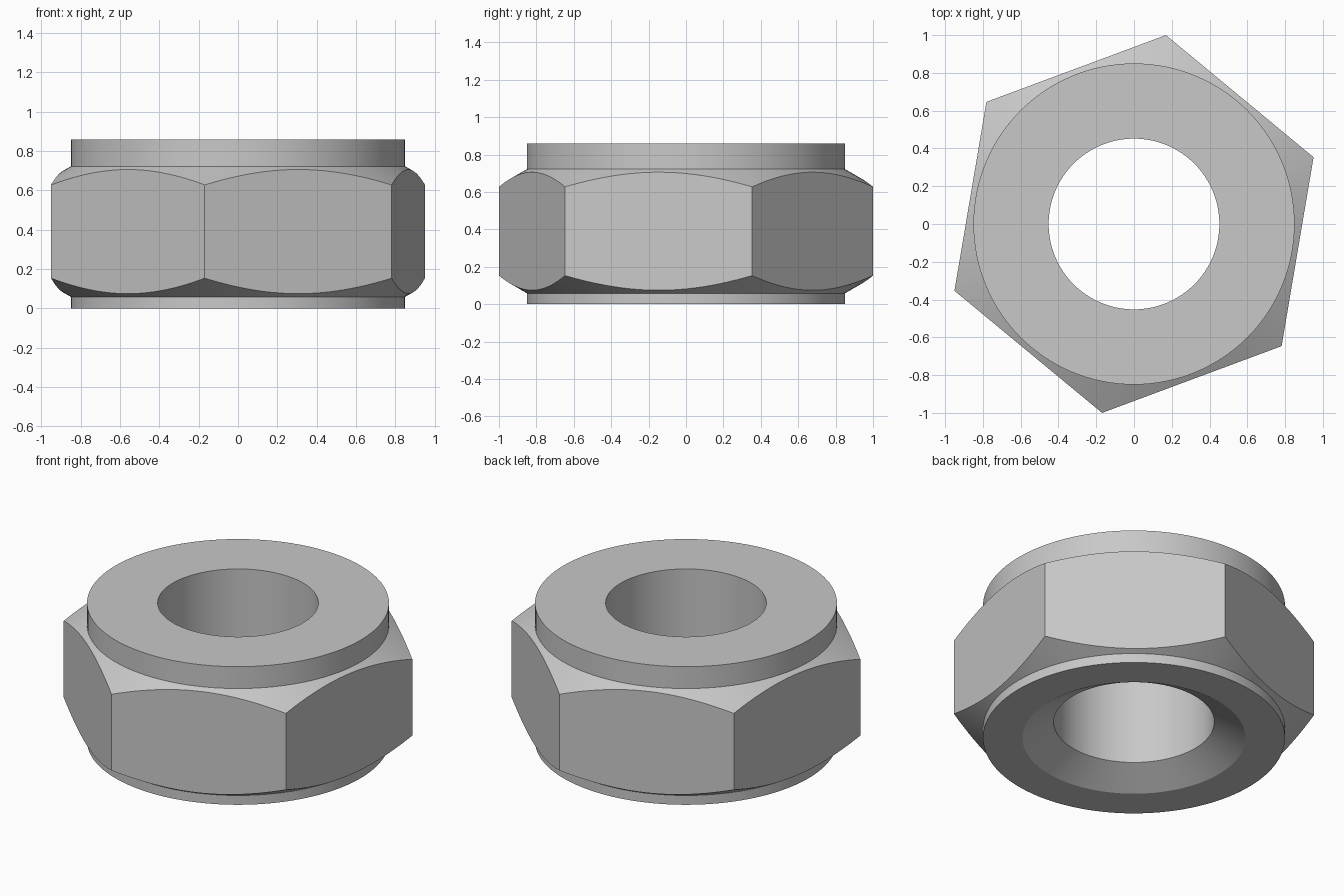
import bpy
import bmesh
import math
from mathutils import Matrix, Vector

if "Cube" in bpy.data.objects:
    bpy.data.objects.remove(bpy.data.objects["Cube"], do_unlink=True)

# Main dimensions
HEIGHT = 0.858
BORE = 0.452
COLLAR = 0.85
CORNER = 1.0142
OUTER = 1.1
TURN = math.radians(20.4)
SEGMENTS = 128
SLOPE = math.tan(math.radians(30))
rise = (OUTER - COLLAR) * SLOPE
sink = 0.628

# Steel material
steel = bpy.data.materials.new("grey steel")
steel.use_nodes = True
colour = (0.58, 0.58, 0.58, 1)
steel.diffuse_color = colour
steel.node_tree.nodes["Principled BSDF"].inputs["Base Color"].default_value = colour

# Turned body: bore, countersink, base ring, two cones and top collar
profile = [
    (BORE, (sink - BORE) * SLOPE), (sink, 0), (COLLAR, 0), (COLLAR, 0.058),
    (OUTER, 0.058 + rise), (OUTER, 0.722 - rise),
    (COLLAR, 0.722), (COLLAR, HEIGHT), (BORE, HEIGHT),
]
bm = bmesh.new()
rings = []
for i in range(SEGMENTS):
    spin = Matrix.Rotation(math.tau * i / SEGMENTS, 3, "Z")
    rings.append([bm.verts.new(spin @ Vector((r, 0, z))) for r, z in profile])
for i, ring in enumerate(rings):
    after = rings[(i + 1) % SEGMENTS]
    for j in range(len(profile)):
        k = (j + 1) % len(profile)
        bm.faces.new((ring[j], after[j], after[k], ring[k]))

# Six wrench flats, sliced off the body and capped
apothem = CORNER * math.cos(math.pi / 6)
for k in range(6):
    a = TURN + math.radians(30 + 60 * k)
    normal = Vector((math.cos(a), math.sin(a), 0))
    cut = bmesh.ops.bisect_plane(
        bm, geom=bm.verts[:] + bm.edges[:] + bm.faces[:], dist=1e-6,
        plane_co=normal * apothem, plane_no=normal, clear_outer=True)
    rim = [e for e in cut["geom_cut"] if isinstance(e, bmesh.types.BMEdge)]
    bmesh.ops.holes_fill(bm, edges=rim, sides=0)
bmesh.ops.recalc_face_normals(bm, faces=bm.faces[:])

mesh = bpy.data.meshes.new("hex_nut")
bm.to_mesh(mesh)
bm.free()
mesh.materials.append(steel)
nut = bpy.data.objects.new("hex_nut", mesh)
bpy.context.collection.objects.link(nut)

# Smooth round walls, crisp edges
bpy.ops.object.select_all(action="DESELECT")
nut.select_set(True)
bpy.context.view_layer.objects.active = nut
bpy.ops.object.shade_smooth_by_angle(angle=math.radians(20))
